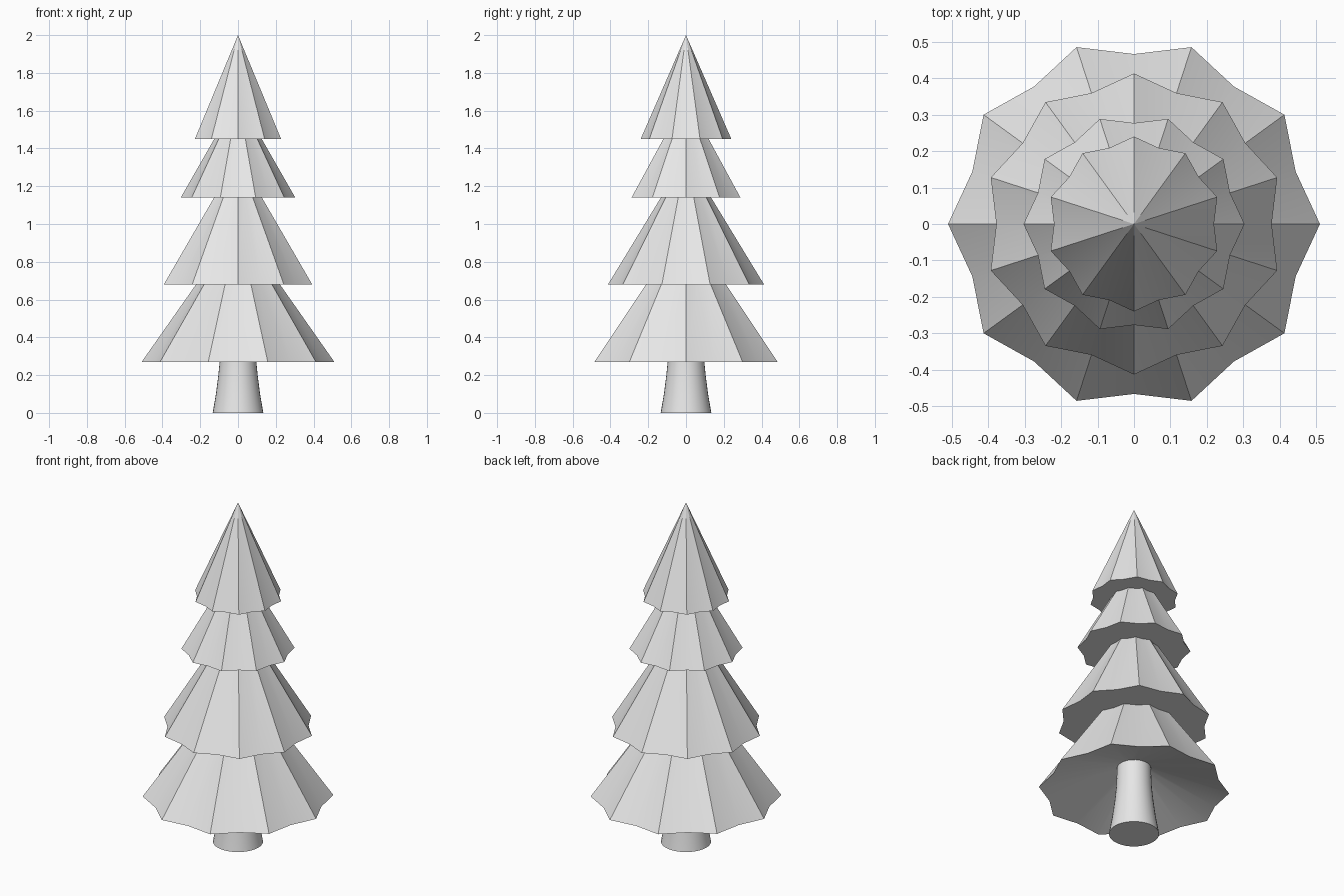
import bpy, bmesh, math

if "Cube" in bpy.data.objects:
    bpy.data.objects.remove(bpy.data.objects["Cube"])

grey = bpy.data.materials.new("light grey")
grey.diffuse_color = (0.8, 0.8, 0.8, 1)
grey.use_nodes = True
grey.node_tree.nodes["Principled BSDF"].inputs["Base Color"].default_value = grey.diffuse_color


def finish(bm, name):
    bmesh.ops.recalc_face_normals(bm, faces=bm.faces)
    mesh = bpy.data.meshes.new(name)
    bm.to_mesh(mesh)
    bm.free()
    mesh.materials.append(grey)
    obj = bpy.data.objects.new(name, mesh)
    bpy.context.collection.objects.link(obj)
    bpy.ops.object.select_all(action='DESELECT')
    obj.select_set(True)
    bpy.context.view_layer.objects.active = obj
    bpy.ops.object.shade_smooth_by_angle(angle=math.radians(30))
    return obj


def ring(bm, n, radius, z, phase=None):
    """Circle of n points; with a phase, alternate points are pulled inward."""
    verts = []
    for i in range(n):
        r = radius
        if phase is not None and i % 2 != phase:
            r *= 0.914
        a = 2 * math.pi * i / n
        verts.append(bm.verts.new((r * math.cos(a), r * math.sin(a), z)))
    return verts


def bridge(bm, a, b):
    n = len(a)
    for i in range(n):
        j = (i + 1) % n
        bm.faces.new((a[i], a[j], b[j], b[i]))


# Foliage: one continuous skin of four pleated tiers, bottom z/r to top z/r
tiers = [(0.27, 0.51, 0.68, 0.222), (0.68, 0.413, 1.14, 0.133),
         (1.14, 0.303, 1.45, 0.126), (1.45, 0.24, 2.0, 0.0)]
bm = bmesh.new()
last = ring(bm, 20, 0.08, 0.41)          # hollow underside around the trunk
for k, (z0, r0, z1, r1) in enumerate(tiers):
    rim = ring(bm, 20, r0, z0, k % 2)
    bridge(bm, last, rim)
    if r1 > 0:
        last = ring(bm, 20, r1, z1, k % 2)
        bridge(bm, rim, last)
    else:
        tip = bm.verts.new((0, 0, z1))
        for i in range(20):
            bm.faces.new((rim[i], rim[(i + 1) % 20], tip))
finish(bm, "foliage")

# Trunk: round, flared towards the ground
bm = bmesh.new()
last = None
for r, z in [(0.134, 0), (0.117, 0.1), (0.104, 0.2), (0.096, 0.28), (0.09, 0.42)]:
    loop = ring(bm, 32, r, z)
    if last:
        bridge(bm, last, loop)
    else:
        bm.faces.new(loop)
    last = loop
bm.faces.new(last)
finish(bm, "trunk")
